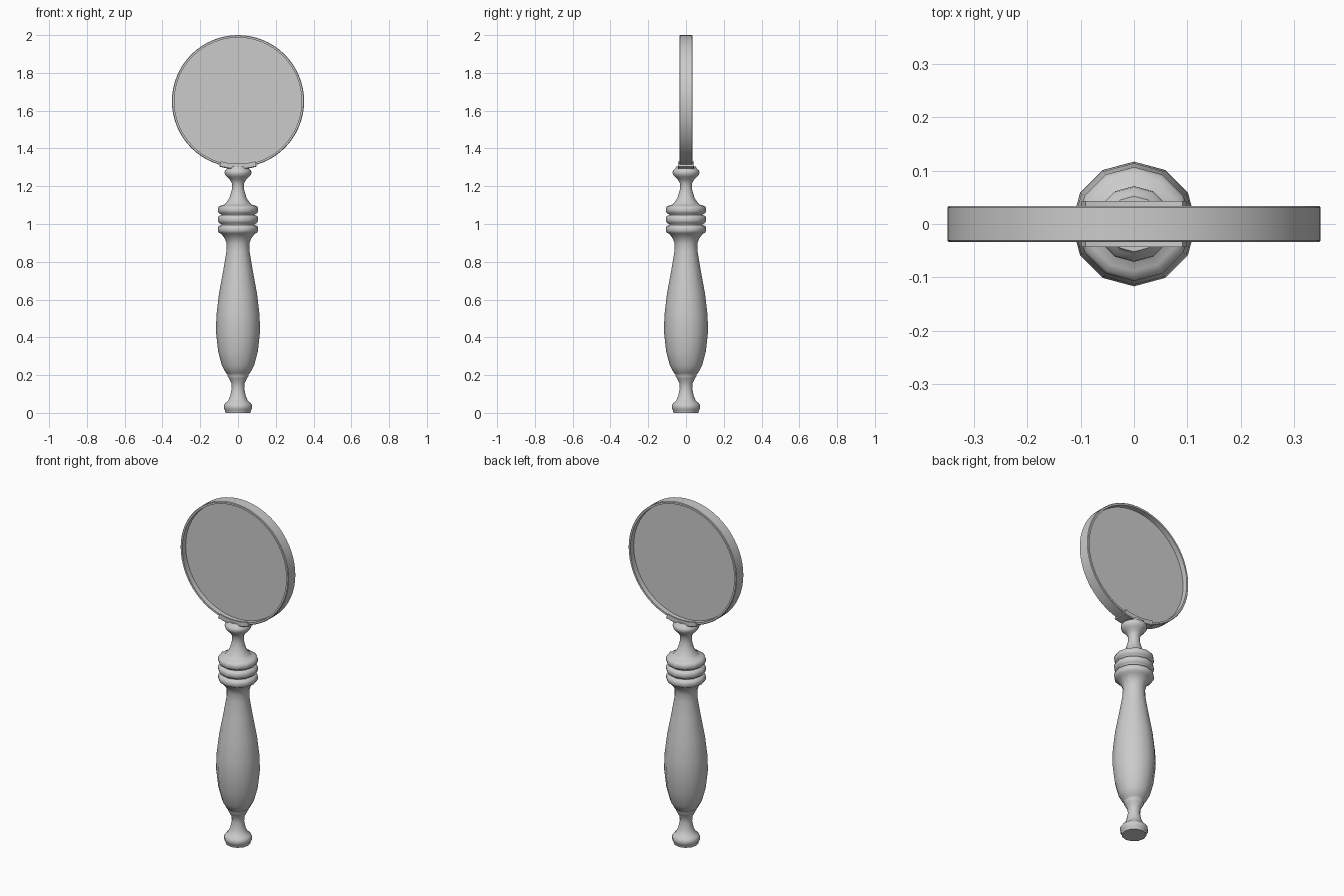
import bpy, math
from mathutils import Matrix

if "Cube" in bpy.data.objects:
    bpy.data.objects.remove(bpy.data.objects["Cube"])

LENS = Matrix.Translation((0, 0, 1.65)) @ Matrix.Rotation(math.pi / 2, 4, 'X')


def lathe(name, profile, sides, start=0.0, sweep=2 * math.pi, loop=False, matrix=None, angle=40):
    """Turn (radius, height) points about z; loop closes the profile itself."""
    full = sweep > 6.28
    cols = sides if full else sides + 1
    n = len(profile)
    verts = []
    for i in range(cols):
        a = start + sweep * i / sides
        verts += [(r * math.cos(a), r * math.sin(a), h) for r, h in profile]
    faces = []
    for i in range(sides):
        a, b = i * n, ((i + 1) % cols) * n
        for j in range(n if loop else n - 1):
            k = (j + 1) % n
            faces.append((a + j, b + j, b + k, a + k))
    if full and not loop:          # end caps
        faces.append([i * n for i in reversed(range(cols))])
        faces.append([i * n + n - 1 for i in range(cols)])
    if not full:                   # cut ends
        faces.append(list(range(n)))
        faces.append([(cols - 1) * n + j for j in reversed(range(n))])
    mesh = bpy.data.meshes.new(name)
    mesh.from_pydata(verts, [], faces)
    if matrix:
        mesh.transform(matrix)
    ob = bpy.data.objects.new(name, mesh)
    bpy.context.collection.objects.link(ob)
    bpy.ops.object.select_all(action='DESELECT')
    ob.select_set(True)
    bpy.context.view_layer.objects.active = ob
    bpy.ops.object.mode_set(mode='EDIT')
    bpy.ops.mesh.select_all(action='SELECT')
    bpy.ops.mesh.normals_make_consistent(inside=False)
    bpy.ops.object.mode_set(mode='OBJECT')
    bpy.ops.object.shade_smooth_by_angle(angle=math.radians(angle))
    return ob


# turned pommel and swelling grip
grip = [(.066, 0), (.069, .015), (.075, .022), (.075, .04), (.067, .052), (.053, .063),
        (.041, .09), (.033, .13), (.036, .16), (.048, .182), (.055, .195), (.055, .205),
        (.063, .21), (.085, .25), (.105, .325), (.117, .43), (.114, .52), (.101, .63),
        (.077, .76), (.062, .85), (.06, .895), (.068, .92)]
# three stacked beads
beads = []
for z in (.972, 1.024, 1.075):
    beads += [(.088, z - .025), (.102, z - .017), (.107, z - .007),
              (.107, z + .007), (.102, z + .017), (.088, z + .024)]
# slender neck and collar under the lens
neck = [(.071, 1.103), (.064, 1.112), (.046, 1.135), (.033, 1.18), (.032, 1.215),
        (.043, 1.235), (.058, 1.249), (.068, 1.26), (.071, 1.272), (.069, 1.284),
        (.058, 1.292), (.052, 1.305)]
lathe("handle", grip + beads + neck, 12, start=math.pi / 2, angle=60)

# lens frame
lathe("lens_frame", [(.337, -.034), (.347, -.034), (.35, -.031), (.35, .031),
                     (.347, .034), (.337, .034)], 64, loop=True, matrix=LENS)

# glass, a thin disc in the middle of the frame
lathe("lens_glass", [(.34, -.003), (.34, .003)], 64, matrix=LENS)

# curved cradle gripping the frame
half = math.radians(16)
lathe("cradle", [(.331, -.043), (.356, -.043), (.36, -.039), (.36, .039), (.356, .043),
                 (.331, .043), (.331, .033), (.345, .033), (.345, -.033), (.331, -.033)],
      10, start=-math.pi / 2 - half, sweep=2 * half, loop=True, matrix=LENS)
